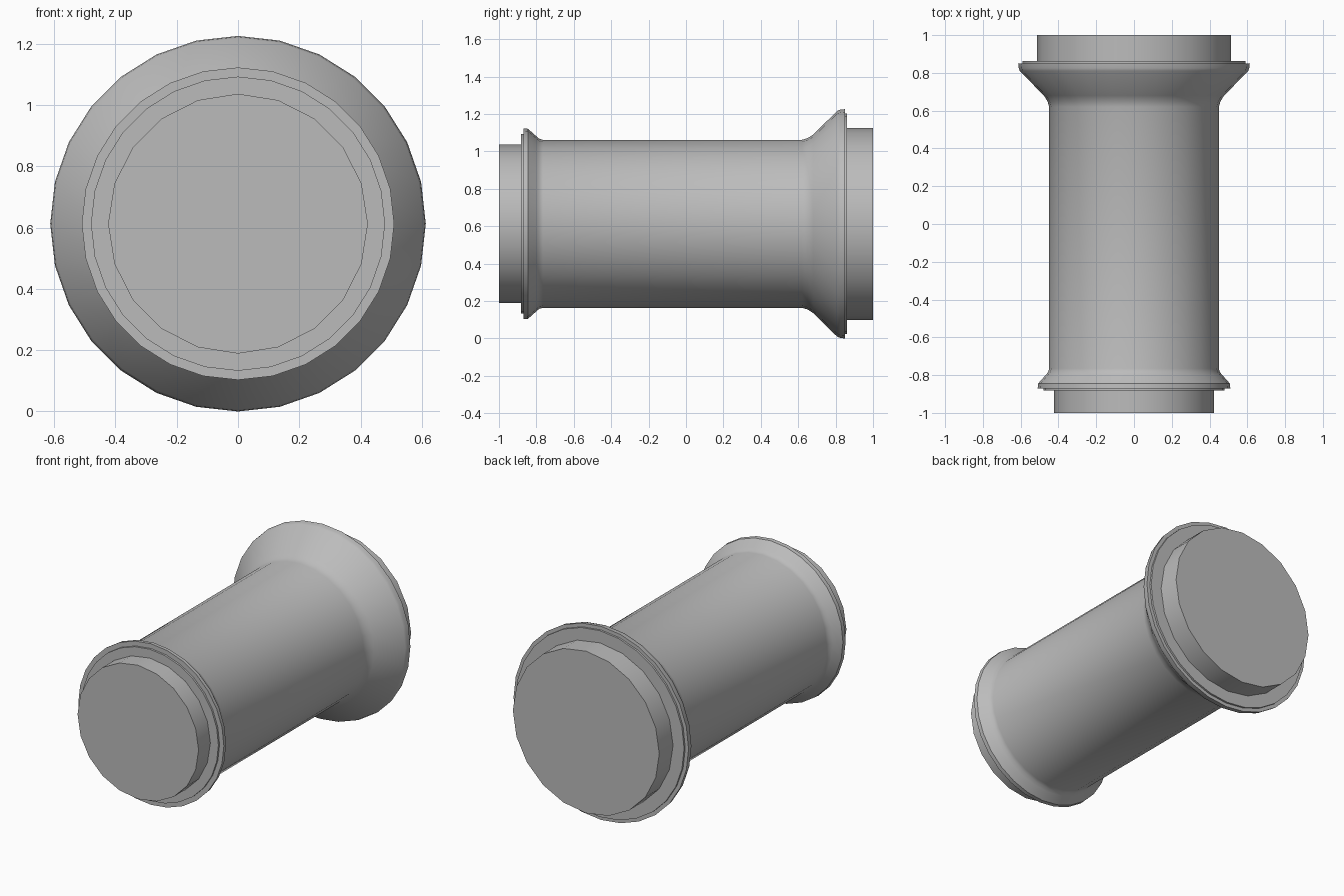
import bpy, bmesh, math

if "Cube" in bpy.data.objects:
    bpy.data.objects.remove(bpy.data.objects["Cube"])

CZ = 0.613  # height of the tube axis

grey = bpy.data.materials.new("mid grey")
grey.diffuse_color = (0.5, 0.5, 0.5, 1)
grey.use_nodes = True
grey.node_tree.nodes["Principled BSDF"].inputs["Base Color"].default_value = grey.diffuse_color


def lathe(name, profile, sides):
    """Revolve (y, radius) points about the y axis and close both ends."""
    bm = bmesh.new()
    rings = []
    for y, r in profile:
        rings.append([bm.verts.new((r * math.sin(2 * math.pi * i / sides), y,
                                    CZ + r * math.cos(2 * math.pi * i / sides)))
                      for i in range(sides)])
    for a, b in zip(rings, rings[1:]):
        for i in range(sides):
            j = (i + 1) % sides
            bm.faces.new((a[i], a[j], b[j], b[i]))
    bm.faces.new(rings[0])
    bm.faces.new(rings[-1])
    bmesh.ops.recalc_face_normals(bm, faces=bm.faces)
    mesh = bpy.data.meshes.new(name)
    bm.to_mesh(mesh)
    bm.free()
    mesh.materials.append(grey)
    ob = bpy.data.objects.new(name, mesh)
    bpy.context.collection.objects.link(ob)
    bpy.ops.object.select_all(action='DESELECT')
    ob.select_set(True)
    bpy.context.view_layer.objects.active = ob
    bpy.ops.object.shade_smooth_by_angle(angle=math.radians(35))


# Main tube with small front collar and wide rear flare
lathe("flared_tube", [
    (-0.882, 0.48), (-0.87, 0.48), (-0.87, 0.51), (-0.845, 0.508),
    (-0.80, 0.468), (-0.785, 0.455), (-0.765, 0.449),
    (0.62, 0.449), (0.65, 0.458), (0.68, 0.477),
    (0.81, 0.605), (0.825, 0.61), (0.85, 0.613),
    (0.85, 0.59), (0.862, 0.59)], 28)

# Plain end plugs
lathe("front_plug", [(-1.0, 0.424), (-0.87, 0.424)], 20)
lathe("rear_plug", [(0.85, 0.513), (1.0, 0.513)], 20)
